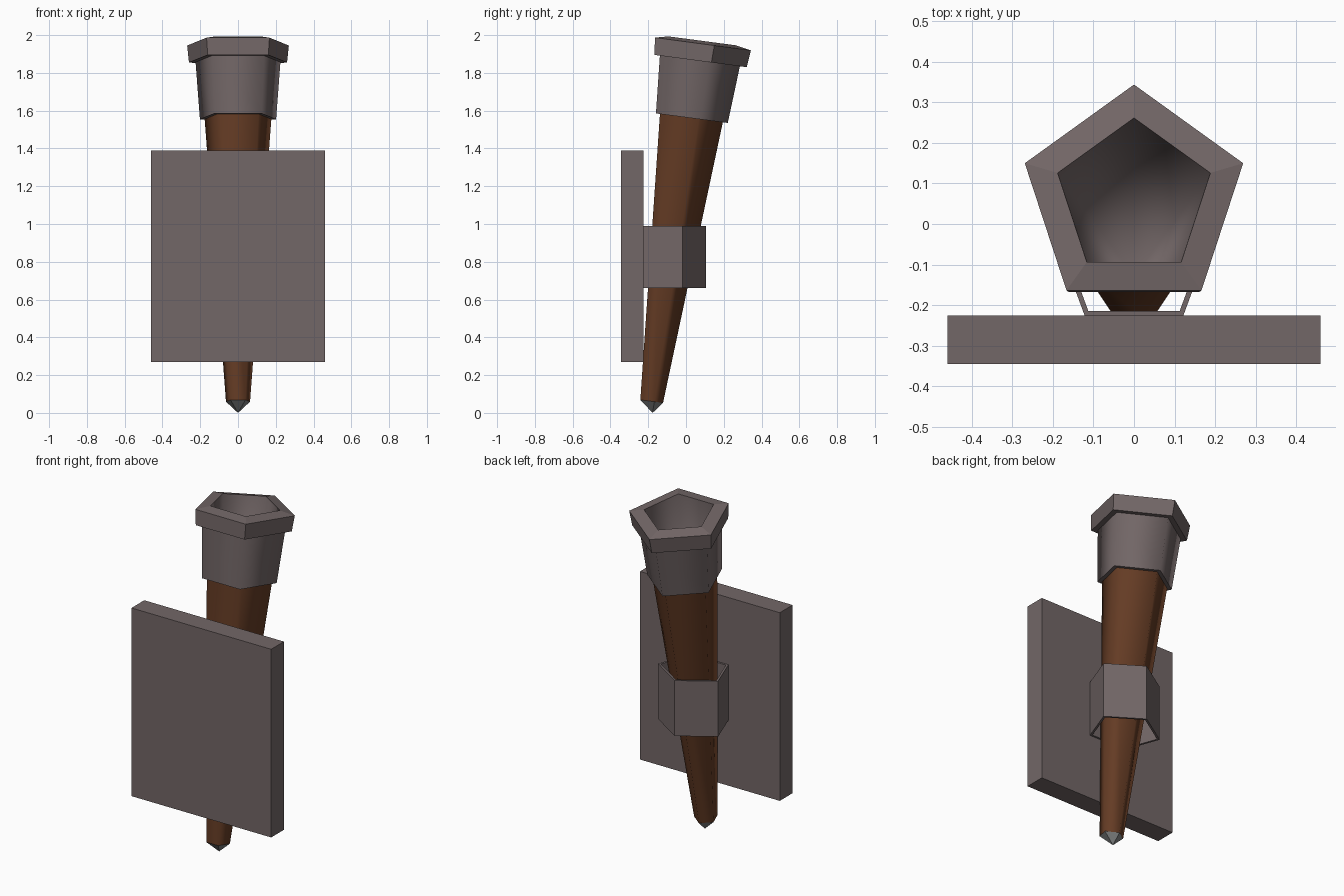
import bpy, bmesh, math
from mathutils import Matrix, Vector

if "Cube" in bpy.data.objects:
    bpy.data.objects.remove(bpy.data.objects["Cube"])


def material(name, rgb):
    m = bpy.data.materials.new(name)
    m.diffuse_color = (*rgb, 1)
    m.use_nodes = True
    m.node_tree.nodes["Principled BSDF"].inputs["Base Color"].default_value = m.diffuse_color
    return m


IRON = material("iron", (0.17, 0.135, 0.135))
WOOD = material("wood", (0.13, 0.045, 0.018))
STEEL = material("steel", (0.22, 0.23, 0.23))

# the torch leans back from the wall plate
LEAN = Matrix.Translation((0, -0.188, 0.062)) @ Matrix.Rotation(math.radians(-7.55), 4, 'X')


def finish(name, bm, mat, matrix=Matrix()):
    bmesh.ops.recalc_face_normals(bm, faces=bm.faces)
    me = bpy.data.meshes.new(name)
    bm.to_mesh(me)
    bm.free()
    me.materials.append(mat)
    ob = bpy.data.objects.new(name, me)
    ob.matrix_world = matrix
    bpy.context.collection.objects.link(ob)
    return ob


def pentagon_loft(name, profile, mat, matrix=LEAN, smooth=(), closed=False, stretch=(1, 1), tip=None):
    """Five-sided loft through (radius, height) rings; bands listed in smooth are soft."""
    bm = bmesh.new()
    rings = []
    for r, z in profile:
        rings.append([bm.verts.new((r * stretch[0] * math.sin(i * math.tau / 5),
                                    r * stretch[1] * math.cos(i * math.tau / 5), z))
                      for i in range(5)])
    pairs = list(zip(rings, rings[1:]))
    if closed:
        pairs.append((rings[-1], rings[0]))
    for band, (a, b) in enumerate(pairs):
        for i in range(5):
            j = (i + 1) % 5
            f = bm.faces.new((a[i], a[j], b[j], b[i]))
            f.smooth = band in smooth
    # optional point closing the last ring
    if tip:
        t = bm.verts.new(Vector(tip))
        for i in range(5):
            f = bm.faces.new((rings[-1][i], rings[-1][(i + 1) % 5], t))
            f.smooth = len(pairs) in smooth
    return finish(name, bm, mat, matrix)


# wall plate
bm = bmesh.new()
bmesh.ops.create_cube(bm, size=1)
finish("wall_plate", bm, IRON,
       Matrix.Translation((0, -0.285, 0.83)) @ Matrix.Diagonal((0.92, 0.12, 1.12, 1)))

# upright open holder loop on the plate
pentagon_loft("holder_loop", [(0.2, 0.66), (0.2, 0.99), (0.185, 0.99), (0.185, 0.66)], IRON,
              Matrix.Translation((0, -0.0765, 0)), closed=True, stretch=(1.0375, 0.9175))

# tapered wooden handle
pentagon_loft("handle", [(0.067, 0), (0.208, 1.8)], WOOD, smooth=(0,))

# pointed foot of the handle
pentagon_loft("handle_tip", [(0.067, 0)], STEEL, tip=(0, 0.019, -0.06))

# flared collar below the rim
pentagon_loft("collar", [(0.18, 1.514), (0.212, 1.514), (0.237, 1.83), (0.2, 1.83)], IRON, smooth=(1,))

# heavy rim with the deep bowl inside
pentagon_loft("rim_and_bowl", [(0.205, 1.82), (0.273, 1.82), (0.283, 1.911), (0.198, 1.927)], IRON,
              tip=(0, 0, 0.45), smooth=(3,))
